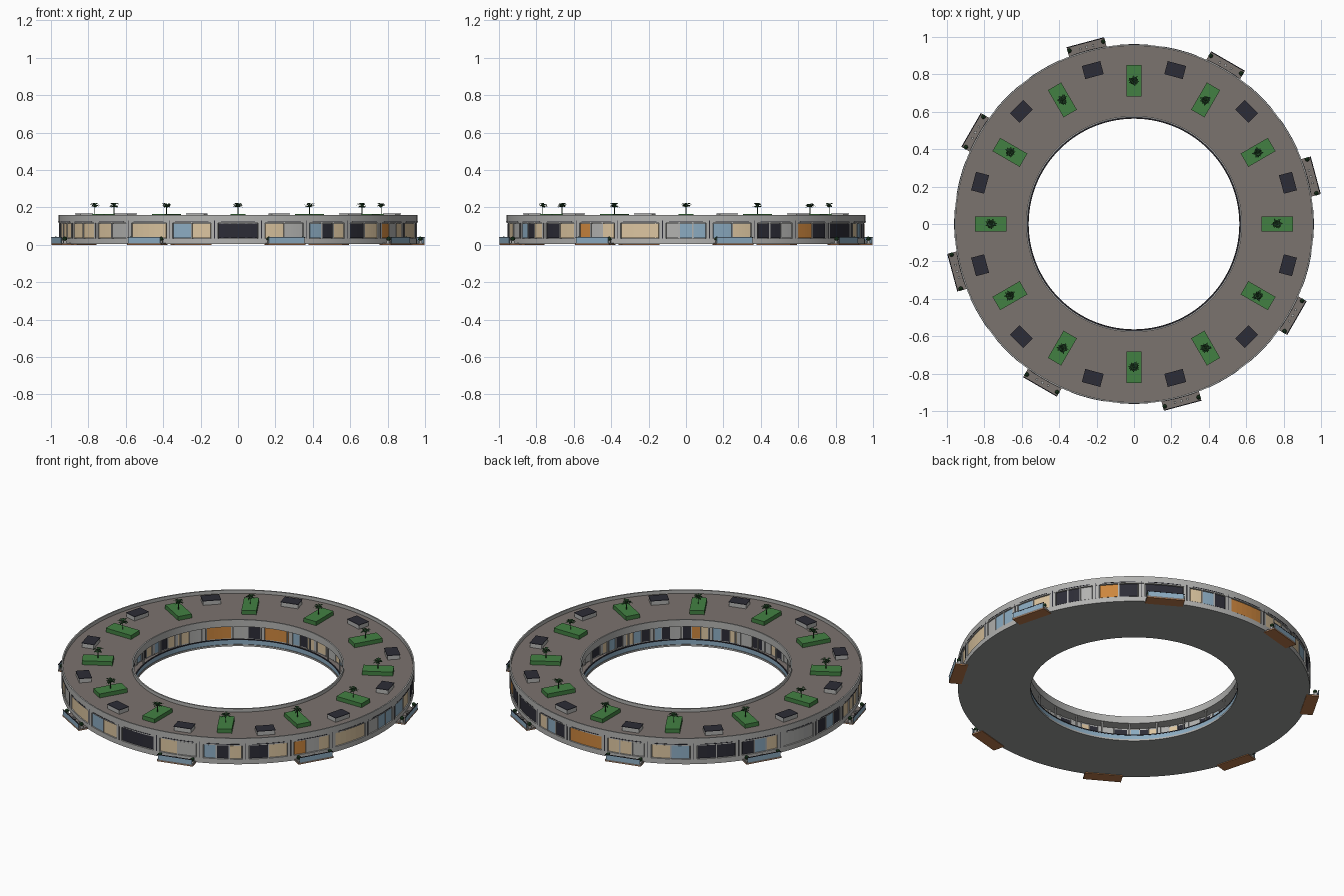
import bpy, bmesh, math, random
from mathutils import Matrix, Vector

cube = bpy.data.objects.get("Cube")
if cube:
    bpy.data.objects.remove(cube, do_unlink=True)
rng = random.Random(4)

# Palette (sRGB bytes converted to linear)
PALETTE = {
    "wall_grey": (178, 178, 176), "roof_taupe": (123, 115, 110),
    "slab_grey": (151, 154, 152), "dark_glass": (44, 44, 54),
    "blue_glass": (140, 172, 194), "cream_glass": (220, 197, 160),
    "amber_glass": (204, 134, 62), "grass_green": (66, 128, 66),
    "leaf_green": (34, 70, 38), "wood_brown": (184, 121, 74)}
WALL, ROOF, SLAB, DARK, BLUE, CREAM, AMBER, GRASS, LEAF, WOOD = range(10)
materials = []
for name, rgb in PALETTE.items():
    lin = [((c / 255 + 0.055) / 1.055) ** 2.4 for c in rgb] + [1]
    m = bpy.data.materials.new(name)
    m.use_nodes = True
    m.diffuse_color = lin
    bsdf = m.node_tree.nodes["Principled BSDF"]
    bsdf.inputs["Base Color"].default_value = lin
    bsdf.inputs["Roughness"].default_value = 0.8
    materials.append(m)


def finish(bm, name, smooth=False):
    bmesh.ops.recalc_face_normals(bm, faces=bm.faces)
    mesh = bpy.data.meshes.new(name)
    bm.to_mesh(mesh)
    bm.free()
    for m in materials:
        mesh.materials.append(m)
    ob = bpy.data.objects.new(name, mesh)
    bpy.context.collection.objects.link(ob)
    if smooth:
        bpy.ops.object.select_all(action='DESELECT')
        ob.select_set(True)
        bpy.context.view_layer.objects.active = ob
        bpy.ops.object.shade_smooth_by_angle(angle=math.radians(30))


def spun(bm, profile, mats, a0=0, a1=360, steps=144):
    """Sweep a closed (radius, z) profile around z between two angles."""
    full = a1 - a0 >= 360
    rings = []
    for i in range(steps if full else steps + 1):
        a = math.radians(a0 + (a1 - a0) * i / steps)
        rings.append([bm.verts.new((r * math.cos(a), r * math.sin(a), z)) for r, z in profile])
    n = len(profile)
    for i in range(steps):
        p, q = rings[i], rings[(i + 1) % len(rings)]
        for j in range(n):
            k = (j + 1) % n
            bm.faces.new((p[j], q[j], q[k], p[k])).material_index = mats[j]
    if not full:
        for ring in (rings[0], rings[-1]):
            bm.faces.new(ring).material_index = mats[0]


def arc(bm, r0, r1, z0, z1, mat, a0=0, a1=360, steps=144):
    spun(bm, [(r0, z0), (r1, z0), (r1, z1), (r0, z1)], [mat] * 4, a0, a1, steps)


def box(bm, angle, r0, r1, t0, t1, z0, z1, mat, bottom=None):
    """Box with radial, tangential and vertical extents, turned to an angle."""
    place = (Matrix.Rotation(math.radians(angle), 4, 'Z')
             @ Matrix.Translation(((r0 + r1) / 2, (t0 + t1) / 2, (z0 + z1) / 2))
             @ Matrix.Diagonal((r1 - r0, t1 - t0, z1 - z0, 1)))
    verts = bmesh.ops.create_cube(bm, size=1, matrix=place)["verts"]
    for f in {f for v in verts for f in v.link_faces}:
        down = f.calc_center_median().z < z0 + 1e-5
        f.material_index = bottom if bottom is not None and down else mat


def blob(bm, angle, r, t, z, size, mat):
    place = Matrix.Rotation(math.radians(angle), 4, 'Z') @ Matrix.Translation((r, t, z))
    verts = bmesh.ops.create_icosphere(bm, subdivisions=1, radius=size, matrix=place)["verts"]
    for f in {f for v in verts for f in v.link_faces}:
        f.material_index = mat


# Ring body: slab, recessed facade, parapets, roof deck and inner gallery
section = [
    (0.563, 0.004, SLAB), (0.958, 0.004, WALL), (0.958, 0.034, WALL),
    (0.946, 0.034, WALL), (0.946, 0.116, WALL), (0.96, 0.116, WALL),
    (0.96, 0.16, WALL), (0.952, 0.16, WALL), (0.952, 0.14, ROOF),
    (0.578, 0.14, WALL), (0.578, 0.16, WALL), (0.57, 0.16, WALL),
    (0.57, 0.118, WALL), (0.63, 0.118, WALL), (0.63, 0.014, ROOF),
    (0.563, 0.014, WALL)]
bm = bmesh.new()
spun(bm, [s[:2] for s in section], [s[2] for s in section])
finish(bm, "ring_body", True)

# Window bays: one letter for each pane
CODE = {"D": DARK, "B": BLUE, "C": CREAM, "A": AMBER, "W": WALL}
OUTER = ("D CW BDC DC AWC C WBB BC DDW AD D CBD "
         "A CCW CB DD DBC W DBD CCC CC CW C BC").split()
INNER = [rng.choice(["DCW", "DW", "CDB", "DBC", "WC", "WDB"]) for _ in OUTER]
INNER[13] = INNER[15] = "A"
INNER[2] = "CAD"


def windows(name, bays, r0, r1, z0, z1, post0, post1, gap):
    bm = bmesh.new()
    for k, bay in enumerate(bays):
        start = 270 + 15 * k - 7.5
        width = (15 - 2 * gap) / len(bay)
        for i, letter in enumerate(bay):
            a = start + gap + width * i
            arc(bm, r0, r1, z0, z1, CODE[letter], a + 0.2, a + width - 0.2, 6)
            if i:
                arc(bm, post0, post1, z0 - 0.004, 0.116, WALL, a - 0.2, a + 0.2, 1)
        # solid pier on each bay boundary
        arc(bm, post0, post1, z0 - 0.004, 0.116, WALL, start - gap, start + gap, 2)
    finish(bm, name)


windows("outer_windows", OUTER, 0.944, 0.954, 0.037, 0.113, 0.944, 0.958, 1.1)
windows("inner_windows", INNER, 0.626, 0.634, 0.022, 0.108, 0.622, 0.632, 0.9)

# Dark shading strip over each bay and slim ribs between bays
bm = bmesh.new()
for k in range(24):
    a = 270 + 15 * k
    arc(bm, 0.956, 0.9615, 0.122, 0.1255, DARK, a - 5.5, a + 5.5, 6)
    arc(bm, 0.954, 0.9605, 0.034, 0.13, DARK, a + 7.4, a + 7.6, 1)
finish(bm, "facade_trim")

# Inner gallery columns and railing
bm = bmesh.new()
for k in range(24):
    box(bm, 15 * k + 7.5, 0.577, 0.585, -0.004, 0.004, 0.012, 0.119, WALL)
finish(bm, "gallery_columns")
bm = bmesh.new()
arc(bm, 0.567, 0.570, 0.014, 0.04, BLUE)
arc(bm, 0.565, 0.572, 0.04, 0.045, DARK)
for k in range(24):
    box(bm, 15 * k, 0.569, 0.572, -0.0015, 0.0015, 0.014, 0.042, DARK)
finish(bm, "gallery_railing", True)

# Balconies: wood-clad deck, glass front, corner plants, small furniture
floors, rails, extras = bmesh.new(), bmesh.new(), bmesh.new()
H, EDGE = 0.104, 1.005
for k in range(8):
    a = 15 + 45 * k
    box(floors, a, 0.935, EDGE, -H, H, 0, 0.004, WOOD)
    box(floors, a, 0.935, EDGE, -H, H, 0.004, 0.011, ROOF, WOOD)
    box(rails, a, EDGE - 0.003, EDGE, -H + 0.005, H - 0.005, 0.011, 0.038, BLUE)
    box(rails, a, EDGE - 0.004, EDGE + 0.001, -H, H, 0.038, 0.041, DARK)
    for s in (-1, 1):
        t = s * (H - 0.01)
        box(extras, a, 0.976, 0.992, t - 0.008, t + 0.008, 0.011, 0.024, WALL)
        blob(extras, a, 0.984, t, 0.033, 0.013, LEAF)
        t = s * 0.035
        box(extras, a, 0.972, 0.984, t - 0.006, t + 0.006, 0.011, 0.022, WALL)
    box(extras, a, 0.972, 0.986, -0.007, 0.007, 0.025, 0.028, WALL)
    box(extras, a, 0.977, 0.981, -0.002, 0.002, 0.011, 0.025, DARK)
finish(floors, "balcony_floors")
finish(rails, "balcony_railings")
finish(extras, "balcony_furnishings")

# Roof: planters with a small tree, alternating with plant rooms
planters, units, trees = bmesh.new(), bmesh.new(), bmesh.new()
for k in range(12):
    a = 30 * k
    box(planters, a, 0.682, 0.85, -0.041, 0.041, 0.138, 0.164, GRASS)
    box(units, a + 15, 0.818, 0.886, -0.049, 0.049, 0.138, 0.164, WALL)
    box(units, a + 15, 0.816, 0.888, -0.051, 0.051, 0.164, 0.167, DARK)
    # trunk and two layers of pointed fronds
    box(trees, a, 0.7635, 0.7665, -0.0015, 0.0015, 0.16, 0.207, LEAF)
    for i in range(14):
        turn = (Matrix.Rotation(math.radians(a), 4, 'Z')
                @ Matrix.Translation((0.765, 0, 0.2 + 0.01 * (i % 2)))
                @ Matrix.Rotation(i * math.tau / 14 + rng.uniform(-0.2, 0.2), 4, 'Z'))
        reach = rng.uniform(0.022, 0.034)
        lift = rng.uniform(0.004, 0.014)
        pts = [(0, 0, 0), (reach * 0.55, 0.007, lift), (reach * 0.55, -0.007, lift),
               (reach, 0, lift - 0.006)]
        v = [trees.verts.new(turn @ Vector(p)) for p in pts]
        for tri in ((0, 2, 1), (1, 2, 3)):
            trees.faces.new([v[j] for j in tri]).material_index = LEAF
    blob(trees, a, 0.765, 0, 0.209, 0.01, LEAF)
finish(planters, "roof_planters")
finish(units, "roof_plant_rooms")
finish(trees, "roof_trees")
